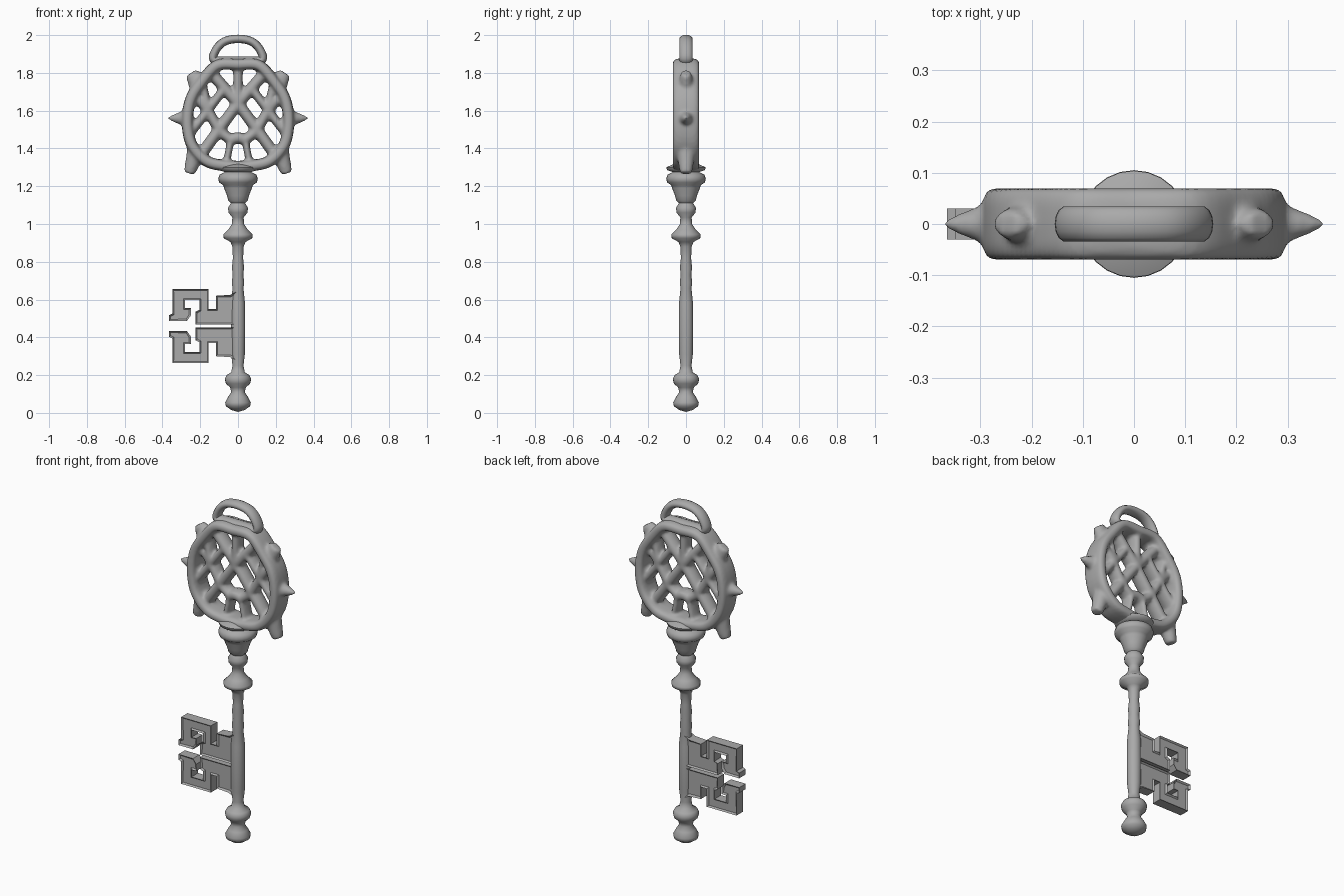
import bpy, bmesh, math
from mathutils import Vector

if "Cube" in bpy.data.objects:
    bpy.data.objects.remove(bpy.data.objects["Cube"])

metal = bpy.data.materials.new("grey metal")
metal.diffuse_color = (0.4, 0.4, 0.4, 1)
metal.use_nodes = True
metal.node_tree.nodes["Principled BSDF"].inputs["Base Color"].default_value = metal.diffuse_color


def finish(name, bm, angle=40):
    bmesh.ops.recalc_face_normals(bm, faces=bm.faces)
    me = bpy.data.meshes.new(name)
    bm.to_mesh(me)
    bm.free()
    me.materials.append(metal)
    ob = bpy.data.objects.new(name, me)
    bpy.context.collection.objects.link(ob)
    me.shade_smooth()
    me.set_sharp_from_angle(angle=math.radians(angle))
    return ob


def spline(pts, closed, steps=5):
    """Catmull-Rom curve through (x, z) points."""
    p = [Vector(q) for q in pts]
    n = len(p)
    get = (lambda i: p[i % n]) if closed else (lambda i: p[max(0, min(n - 1, i))])
    out = []
    for i in range(n if closed else n - 1):
        a, b, c, d = (get(i + k) for k in (-1, 0, 1, 2))
        for s in range(steps):
            t = s / steps
            out.append(0.5 * (2 * b + (c - a) * t + (2 * a - 5 * b + 4 * c - d) * t * t
                              + (3 * b - a - 3 * c + d) * t ** 3))
    return out if closed else out + [p[-1]]


def sweep(bm, path, w, d, closed=False, power=1.0, sides=14, taper=1.0):
    """Sweep a rounded section (w in plane, d in depth) along a path in the xz plane."""
    n, rings = len(path), []
    for i, p in enumerate(path):
        a = path[i - 1] if closed or i else p
        b = path[(i + 1) % n] if closed or i < n - 1 else p
        t = (b - a).normalized()
        k = 1 + (taper - 1) * i / (n - 1)
        ring = []
        for j in range(sides):
            c, s = (math.cos(2 * math.pi * j / sides), math.sin(2 * math.pi * j / sides))
            c, s = (math.copysign(abs(v) ** power, v) * k for v in (c, s))
            ring.append(bm.verts.new((p.x - t.y * c * w, s * d, p.y + t.x * c * w)))
        rings.append(ring)
    for i in range(n if closed else n - 1):
        r, q = rings[i], rings[(i + 1) % n]
        for j in range(sides):
            bm.faces.new((r[j], r[(j + 1) % sides], q[(j + 1) % sides], q[j]))
    if not closed:
        bm.faces.new(rings[0])
        bm.faces.new(rings[-1])


# --- turned shaft with collars: (radius, z)
profile = [(0, .005), (.035, .015), (.064, .035), (.068, .055), (.052, .085), (.036, .11),
           (.042, .135), (.064, .155), (.07, .18), (.06, .2), (.036, .215), (.029, .25),
           (.036, .31), (.038, .45), (.037, .58), (.029, .66), (.033, .69), (.028, .73),
           (.032, .77), (.027, .82), (.03, .88), (.04, .905), (.076, .925), (.078, .945),
           (.052, .97), (.032, 1.0), (.03, 1.035), (.05, 1.06), (.053, 1.085), (.038, 1.11),
           (.052, 1.125), (.058, 1.15), (.074, 1.19), (.078, 1.205), (.1, 1.22),
           (.105, 1.24), (.098, 1.26), (.07, 1.275), (.1, 1.285), (.104, 1.3),
           (.06, 1.32), (0, 1.325)]
bm = bmesh.new()
vs = [bm.verts.new((r, 0, z)) for r, z in profile]
es = [bm.edges.new(e) for e in zip(vs, vs[1:])]
bmesh.ops.spin(bm, geom=vs + es, cent=(0, 0, 0), axis=(0, 0, 1),
               angle=2 * math.pi, steps=24)
bmesh.ops.remove_doubles(bm, verts=bm.verts, dist=1e-4)
finish("shaft", bm, 60)

# --- openwork head: ring, lattice, spikes
head = bmesh.new()
half = [(.11, 1.84), (.19, 1.755), (.25, 1.66), (.268, 1.54), (.245, 1.42),
        (.17, 1.335), (.08, 1.31)]
ring = [(0, 1.845)] + half + [(0, 1.305)] + [(-x, z) for x, z in reversed(half)]
sweep(head, spline(ring, True), .03, .071, closed=True, power=.65)


def bar(*pts, w=.028, d=.046, taper=1.0):
    sweep(head, spline(pts, False), w, d, taper=taper)


bar((0, 1.85), (0, 1.62), w=.026)
for s in (-1, 1):
    bar((-s * .15, 1.81), (0, 1.635), (s * .1, 1.5), (s * .2, 1.36), w=.031)
    bar((s * .235, 1.69), (s * .16, 1.6), (s * .1, 1.5), (s * .04, 1.45), (0, 1.455))
    bar((s * .19, 1.75), (s * .155, 1.6), w=.022)
    bar((s * .26, 1.47), (s * .16, 1.6), (s * .07, 1.72), w=.024)
    bar((0, 1.47), (s * .035, 1.45), (s * .05, 1.38), (s * .065, 1.31), w=.019)
    # side spike, lower stud and upper stud
    bar((s * .262, 1.56), (s * .372, 1.56), w=.055, d=.055, taper=.08)
    bar((s * .22, 1.39), (s * .258, 1.268), w=.052, d=.055, taper=.55)
    bar((s * .195, 1.72), (s * .248, 1.8), w=.065, d=.05, taper=.5)
ob = finish("openwork_head", head)
mod = ob.modifiers.new("blend", 'REMESH')
mod.mode, mod.voxel_size, mod.use_smooth_shade = 'VOXEL', .009, True
mod = ob.modifiers.new("soften", 'SMOOTH')
mod.factor, mod.iterations = .5, 6

# --- hanging loop on top
bm = bmesh.new()
loop = [(-.13, 1.87), (-.115, 1.925), (-.07, 1.967), (0, 1.98), (.07, 1.967),
        (.115, 1.925), (.13, 1.87), (.06, 1.865), (-.06, 1.865)]
sweep(bm, spline(loop, True), .022, .035, closed=True)
finish("hanging_loop", bm, 60)

# --- two mirrored hooked bits with recessed faces
bit = [(-.01, .468), (-.225, .468), (-.225, .535), (-.205, .545), (-.205, .597),
       (-.28, .597), (-.28, .555), (-.25, .555), (-.25, .515), (-.27, .487),
       (-.365, .487), (-.365, .518), (-.348, .525), (-.348, .655), (-.155, .655),
       (-.155, .55), (-.117, .55), (-.117, .62), (-.04, .625), (-.01, .64)]
for name, up in (("upper_bit", 1), ("lower_bit", -1)):
    bm = bmesh.new()
    face = bm.faces.new([bm.verts.new((x, -.03, .46 + up * (z - .46))) for x, z in bit])
    ext = bmesh.ops.extrude_face_region(bm, geom=[face], use_keep_orig=True)
    bmesh.ops.translate(bm, vec=(0, .06, 0),
                        verts=[v for v in ext["geom"] if isinstance(v, bmesh.types.BMVert)])
    bmesh.ops.recalc_face_normals(bm, faces=bm.faces)
    caps = [f for f in bm.faces if len(f.verts) > 4]
    bmesh.ops.inset_region(bm, faces=caps, thickness=.011, depth=-.009)
    finish(name, bm, 30)
